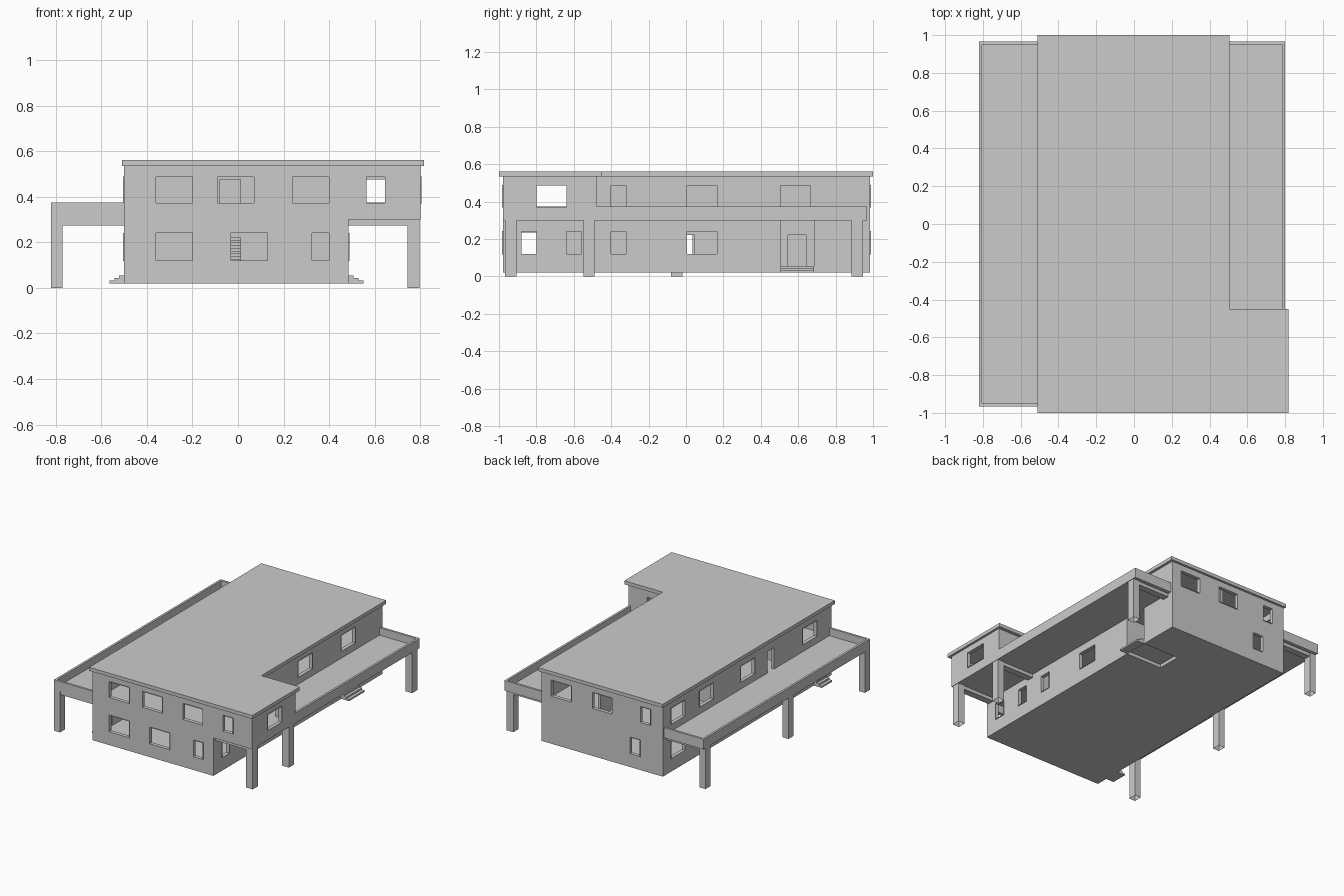
import bpy, bmesh

if "Cube" in bpy.data.objects:
    bpy.data.objects.remove(bpy.data.objects["Cube"])

grey = bpy.data.materials.new("plain_grey")
grey.diffuse_color = (0.6, 0.6, 0.6, 1)
grey.use_nodes = True
grey.node_tree.nodes["Principled BSDF"].inputs["Base Color"].default_value = grey.diffuse_color


def finish(name, bm):
    bmesh.ops.recalc_face_normals(bm, faces=bm.faces)
    me = bpy.data.meshes.new(name)
    bm.to_mesh(me)
    bm.free()
    me.materials.append(grey)
    ob = bpy.data.objects.new(name, me)
    bpy.context.collection.objects.link(ob)
    return ob


def prism(name, pts, lo, hi, axis="z", capped=True):
    """Extrude a closed outline along z (x,y points), y (x,z) or x (y,z)."""
    bm = bmesh.new()
    put = {"z": lambda p, h: (p[0], p[1], h), "y": lambda p, h: (p[0], h, p[1]),
           "x": lambda p, h: (h, p[0], p[1])}[axis]
    a = [bm.verts.new(put(p, lo)) for p in pts]
    b = [bm.verts.new(put(p, hi)) for p in pts]
    if capped:
        bm.faces.new(a)
        bm.faces.new(b)
    for i in range(len(a)):
        j = (i + 1) % len(a)
        bm.faces.new((a[i], a[j], b[j], b[i]))
    return finish(name, bm)


def box(name, x0, x1, y0, y1, z0, z1, capped=True):
    return prism(name, [(x0, y0), (x1, y0), (x1, y1), (x0, y1)], z0, z1, "z", capped)


def wall(name, axis, plane, thick, u0, u1, v0, v1, holes=()):
    """Slab with rectangular holes; axis x: in xz, y: in yz, z: in xy."""
    us = sorted({u0, u1, *[h[0] for h in holes], *[h[1] for h in holes]})
    vs = sorted({v0, v1, *[h[2] for h in holes], *[h[3] for h in holes]})
    solid = set()
    for i in range(len(us) - 1):
        for j in range(len(vs) - 1):
            cu, cv = (us[i] + us[i + 1]) / 2, (vs[j] + vs[j + 1]) / 2
            if not any(a < cu < b and c < cv < d for a, b, c, d in holes):
                solid.add((i, j))
    bm, cache = bmesh.new(), {}

    def vert(i, j, k):
        if (i, j, k) not in cache:
            w = plane + k * thick
            co = {"x": (us[i], w, vs[j]), "y": (w, us[i], vs[j]), "z": (us[i], vs[j], w)}[axis]
            cache[i, j, k] = bm.verts.new(co)
        return cache[i, j, k]

    for i, j in solid:
        ring = [(i, j), (i + 1, j), (i + 1, j + 1), (i, j + 1)]
        for k in (0, 1):
            bm.faces.new([vert(*p, k) for p in ring])
        for s, (di, dj) in enumerate([(0, -1), (1, 0), (0, 1), (-1, 0)]):
            if (i + di, j + dj) not in solid:
                p, q = ring[s], ring[(s + 1) % 4]
                bm.faces.new((vert(*p, 0), vert(*q, 0), vert(*q, 1), vert(*p, 1)))
    bmesh.ops.recalc_face_normals(bm, faces=bm.faces)
    bmesh.ops.dissolve_limit(bm, angle_limit=0.01, verts=bm.verts, edges=bm.edges)
    return finish(name, bm)


T = 0.02                                     # wall thickness
LOW, UP = (0.12, 0.24), (0.372, 0.487)       # sill and head heights
BASE, FLOOR, TOP = 0.02, 0.30, 0.535
DECK = 0.318                                 # upper floor level


def windows(spec, level):
    return [(c - w / 2, c + w / 2, *level) for c, w in spec]


def outer_wall(name, axis, plane, inward, u0, u1, z0, z1, wins, gaps=()):
    wall(name, axis, plane, T * inward, u0, u1, z0, z1, list(wins) + list(gaps))
    e = 0.002                                # slim projecting window surrounds
    for a, b, c, d in wins:
        wall(name + "_window_frame", axis, plane - 0.005 * inward, 0.027 * inward,
             a - e, b + e, c - e, d + e, [(a, b, c, d)])


# Outer walls
outer_wall("front_wall", "x", -0.978, 1, -0.5, 0.80, BASE, TOP,
           windows([(-0.28, 0.16), (0.05, 0.16), (0.363, 0.075)], LOW)
           + windows([(-0.28, 0.16), (-0.01, 0.16), (0.32, 0.16), (0.605, 0.08)], UP),
           [(0.485, 0.80, BASE, FLOOR)])
outer_wall("back_wall", "x", 0.983, -1, -0.5, 0.485, BASE, TOP,
           windows([(-0.275, 0.08)], LOW)
           + windows([(0.325, 0.16), (-0.01, 0.16), (-0.36, 0.08)], UP))
outer_wall("left_wall", "y", -0.5, 1, -0.958, 0.963, BASE, TOP,
           windows([(0.81, 0.16), (0.48, 0.16), (-0.045, 0.16)], LOW)
           + windows([(0.81, 0.16), (0.48, 0.16), (0.0, 0.16), (-0.72, 0.16)], UP),
           [(-0.88, -0.78, 0.055, 0.235), (-0.31, -0.23, DECK, 0.475)])
outer_wall("right_wall", "y", 0.485, -1, -0.958, 0.963, BASE, TOP,
           windows([(-0.84, 0.08), (-0.60, 0.08), (-0.36, 0.08), (0.085, 0.16)], LOW)
           + windows([(-0.36, 0.08), (0.085, 0.16), (0.585, 0.16)], UP),
           [(0.505, 0.685, BASE, FLOOR), (-0.94, -0.50, DECK, 0.52)])

# Overhanging upper room
outer_wall("upper_room_side_wall", "y", 0.80, -1, -0.958, -0.495, FLOOR, TOP,
           windows([(-0.72, 0.16)], UP))
wall("upper_room_back_wall", "x", -0.475, -T, 0.485, 0.80, FLOOR, TOP,
     [(0.56, 0.65, DECK, 0.475)])
box("upper_room_floor", 0.485, 0.795, -0.975, -0.48, FLOOR, DECK)

# Ground floor, open under the recessed porch on the right
wall("ground_floor", "z", BASE, 0.035, -0.495, 0.48, -0.973, 0.978, [(0.19, 0.48, 0.505, 0.685)])
box("porch_landing", 0.19, 0.485, 0.505, 0.685, 0.045, 0.055)
for y in (0.485, 0.685):
    box("porch_side_wall", 0.17, 0.467, y, y + T, 0.05, FLOOR)
wall("porch_end_wall", "y", 0.17, T, 0.505, 0.685, 0.05, FLOOR, [(0.545, 0.645, 0.055, 0.222)])

# Upper floor and inner partitions
wall("upper_floor", "z", FLOOR, DECK - FLOOR, -0.48, 0.465, -0.958, 0.963,
     [(-0.08, 0.01, 0.14, 0.34)])
wall("cross_partition", "x", -0.43, T, -0.48, 0.465, BASE, TOP,
     [(-0.08, 0.01, 0.055, 0.222), (-0.08, 0.01, DECK, 0.475)])
wall("long_partition", "y", 0.02, T, -0.41, 0.963, 0.055, TOP, [(-0.04, 0.045, 0.055, 0.222)])
wall("rear_partition", "x", 0.36, T, -0.48, 0.02, 0.055, TOP)

# Inner staircase
stair = [(0.06, 0.055)]
for i in range(22):
    z = 0.055 + (i + 1) * 0.012
    stair += [(0.06 + i * 0.0128, z), (0.06 + (i + 1) * 0.0128, z)]
stair.append((0.3416, 0.055))
prism("staircase", stair, -0.08, 0.01, "x")

# L-shaped flat roof with overhang
prism("roof", [(-0.51, -1), (0.817, -1), (0.817, -0.45), (0.505, -0.45), (0.505, 1), (-0.51, 1)],
      TOP, 0.561)

# Balconies with parapets
P = 0.016
prism("left_balcony_parapet",
      [(-0.5, -0.967), (-0.82, -0.967), (-0.82, 0.967), (-0.5, 0.967), (-0.5, 0.967 - P),
       (-0.82 + P, 0.967 - P), (-0.82 + P, -0.967 + P), (-0.5, -0.967 + P)], FLOOR, 0.374)
box("left_balcony_floor", -0.82 + P, -0.5, -0.967 + P, 0.967 - P, FLOOR, DECK)
prism("right_balcony_parapet",
      [(0.80, -0.475), (0.80, 0.967), (0.485, 0.967), (0.485, 0.967 - P),
       (0.80 - P, 0.967 - P), (0.80 - P, -0.475)], FLOOR, 0.374)
box("right_balcony_floor", 0.485, 0.80 - P, -0.475, 0.967 - P, FLOOR, DECK)

# Open-ended posts and cross beams below the balconies
for y in (-0.937, -0.05, 0.915):
    box("left_post", -0.82, -0.77, y - 0.03, y + 0.03, 0, FLOOR, False)
    box("left_beam", -0.77, -0.5, y - 0.025, y + 0.025, 0.275, FLOOR)
for y in (-0.937, -0.518, 0.915):
    box("right_post", 0.743, 0.797, y - 0.03, y + 0.03, 0, FLOOR, False)
    box("right_beam", 0.485, 0.743, y - 0.025, y + 0.025, 0.275, FLOOR)

# Entrance steps
for name, x, s, y0, y1 in (("right_steps", 0.485, 1, 0.505, 0.685),
                           ("left_steps", -0.5, -1, -0.89, -0.77)):
    outline = [(0, 0.02), (0.065, 0.02), (0.065, 0.032), (0.043, 0.032), (0.043, 0.044),
               (0.022, 0.044), (0.022, 0.055), (0, 0.055)]
    prism(name, [(x + s * a, b) for a, b in outline], y0, y1, "y")
